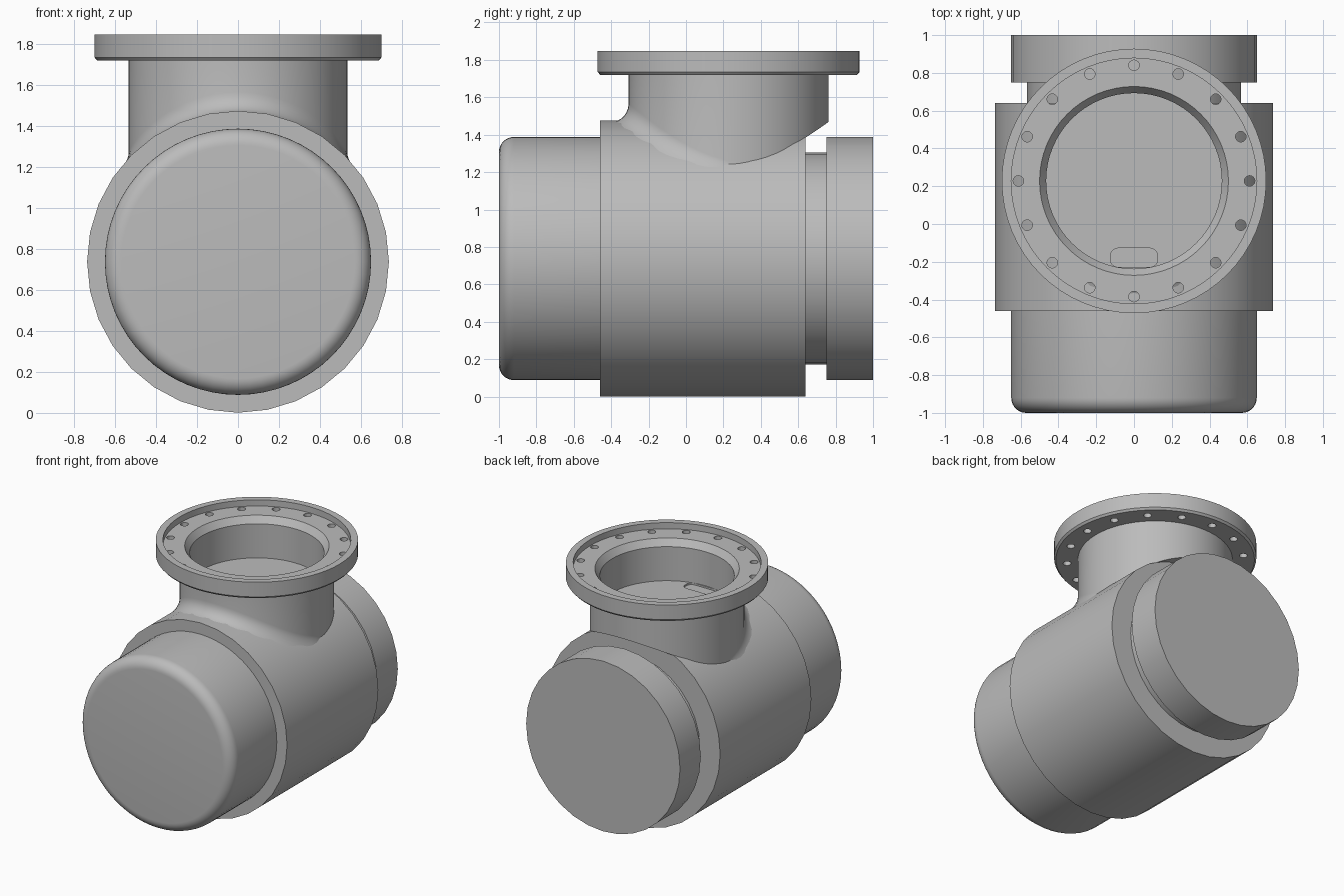
import bpy, bmesh, math
from mathutils import Matrix

cube = bpy.data.objects.get("Cube")
if cube:
    bpy.data.objects.remove(cube, do_unlink=True)

metal = bpy.data.materials.new("grey metal")
metal.use_nodes = True
GREY = (0.5, 0.5, 0.5, 1)
metal.diffuse_color = GREY
metal.node_tree.nodes["Principled BSDF"].inputs["Base Color"].default_value = GREY

AXIS_Z, BODY_R = 0.738, 0.737      # horizontal barrel
PORT_Y, PIPE_R = 0.228, 0.535      # vertical port
FLANGE_Z = 1.72
FLOOR_Z = 1.49
N = 64


def finish(name, bm):
    bmesh.ops.recalc_face_normals(bm, faces=bm.faces)
    mesh = bpy.data.meshes.new(name)
    bm.to_mesh(mesh)
    bm.free()
    mesh.materials.append(metal)
    obj = bpy.data.objects.new(name, mesh)
    bpy.context.collection.objects.link(obj)
    return obj


def smooth(obj, angle=30):
    bpy.ops.object.select_all(action='DESELECT')
    obj.select_set(True)
    bpy.context.view_layer.objects.active = obj
    bpy.ops.object.shade_smooth_by_angle(angle=math.radians(angle))


def bridge(bm, rings):
    for a, b in zip(rings, rings[1:]):
        n = len(a)
        for i in range(n):
            j = (i + 1) % n
            bm.faces.new((a[i], a[j], b[j], b[i]))


def barrel(name, profile, sides):
    """Capped turned part along y from (y, radius) pairs."""
    bm = bmesh.new()
    rings = []
    for y, r in profile:
        angles = [math.tau * i / sides for i in range(sides)]
        rings.append([bm.verts.new((r * math.cos(a), y, AXIS_Z + r * math.sin(a)))
                      for a in angles])
    bridge(bm, rings)
    bm.faces.new(rings[0])
    bm.faces.new(rings[-1])
    obj = finish(name, bm)
    smooth(obj)
    return obj


# Barrel parts
ROUND = 0.08
corner = [(-1 + ROUND * (1 - math.sin(t)), 0.65 - ROUND * (1 - math.cos(t)))
          for t in (math.pi / 2 * (1 - k / 8) for k in range(9))]
barrel("front_cap", corner + [(-0.45, 0.65)], 64)
barrel("main_body", [(-0.46, BODY_R), (0.64, BODY_R)], 32)
barrel("rear_neck", [(0.63, 0.567), (0.76, 0.567)], 32)
barrel("rear_flange", [(0.75, 0.65), (1.0, 0.65)], 32)


# Vertical port: saddle base, fillet, pipe, flange and bore in one closed shell
def saddle(x):
    return AXIS_Z + math.sqrt(BODY_R ** 2 - x * x)


bm = bmesh.new()
angles = [math.tau * i / N for i in range(N)]
rings = []
FILLET, STEPS = 0.08, 6
for k in range(STEPS + 1):
    t = math.pi / 2 * k / STEPS
    ring = []
    for a in angles:
        f = FILLET * max(0, -math.sin(a)) ** 0.7
        r = PIPE_R + f * (1 - math.sin(t))
        x, y = r * math.cos(a), PORT_Y + r * math.sin(a)
        sink = 0.006 * (1 - k / STEPS)
        lift = f * (1 - math.cos(t)) + 0.012 * k / STEPS
        ring.append(bm.verts.new((x, y, saddle(x) + lift - sink)))
    rings.append(ring)
for r, z in [(PIPE_R, FLANGE_Z), (0.687, FLANGE_Z), (0.70, 1.735), (0.70, 1.847),
             (0.65, 1.847), (0.65, 1.80), (0.50, 1.80), (0.465, 1.75), (0.465, FLOOR_Z)]:
    rings.append([bm.verts.new((r * math.cos(a), PORT_Y + r * math.sin(a), z))
                  for a in angles])
bridge(bm, rings)
bm.faces.new(rings[-1])
base = rings[0]
for i in range(N // 2):            # underside strips follow the barrel curve
    strip = [base[i], base[i + 1], base[-i - 1], base[-i]]
    bm.faces.new(list(dict.fromkeys(strip)))
port = finish("top_port", bm)

# Cutter for bolt holes
bm = bmesh.new()
for i in range(16):
    a = math.tau * i / 16
    place = Matrix.Translation((0.612 * math.cos(a), PORT_Y + 0.612 * math.sin(a), 1.76))
    bmesh.ops.create_cone(bm, cap_ends=True, segments=16, radius1=0.028,
                          radius2=0.028, depth=0.14, matrix=place)
holes = finish("bolt_hole_cutter", bm)

# Cutter for the shallow rounded slot in the port floor
bm = bmesh.new()
outline = []
for sx, sy, start in [(1, 1, 0), (-1, 1, 1), (-1, -1, 2), (1, -1, 3)]:
    for k in range(5):
        a = math.pi / 2 * (start + k / 4)
        outline.append(bm.verts.new((sx * 0.085 + 0.04 * math.cos(a),
                                     -0.178 + sy * 0.01 + 0.04 * math.sin(a), 1.477)))
face = bm.faces.new(outline)
top = bmesh.ops.extrude_face_region(bm, geom=[face])["geom"]
bmesh.ops.translate(bm, vec=(0, 0, 0.05),
                    verts=[v for v in top if isinstance(v, bmesh.types.BMVert)])
slot = finish("slot_cutter", bm)

for cutter in (holes, slot):
    cutter.hide_render = True
    cutter.hide_set(True)
    mod = port.modifiers.new(cutter.name, 'BOOLEAN')
    mod.operation = 'DIFFERENCE'
    mod.solver = 'EXACT'
    mod.object = cutter
smooth(port)
